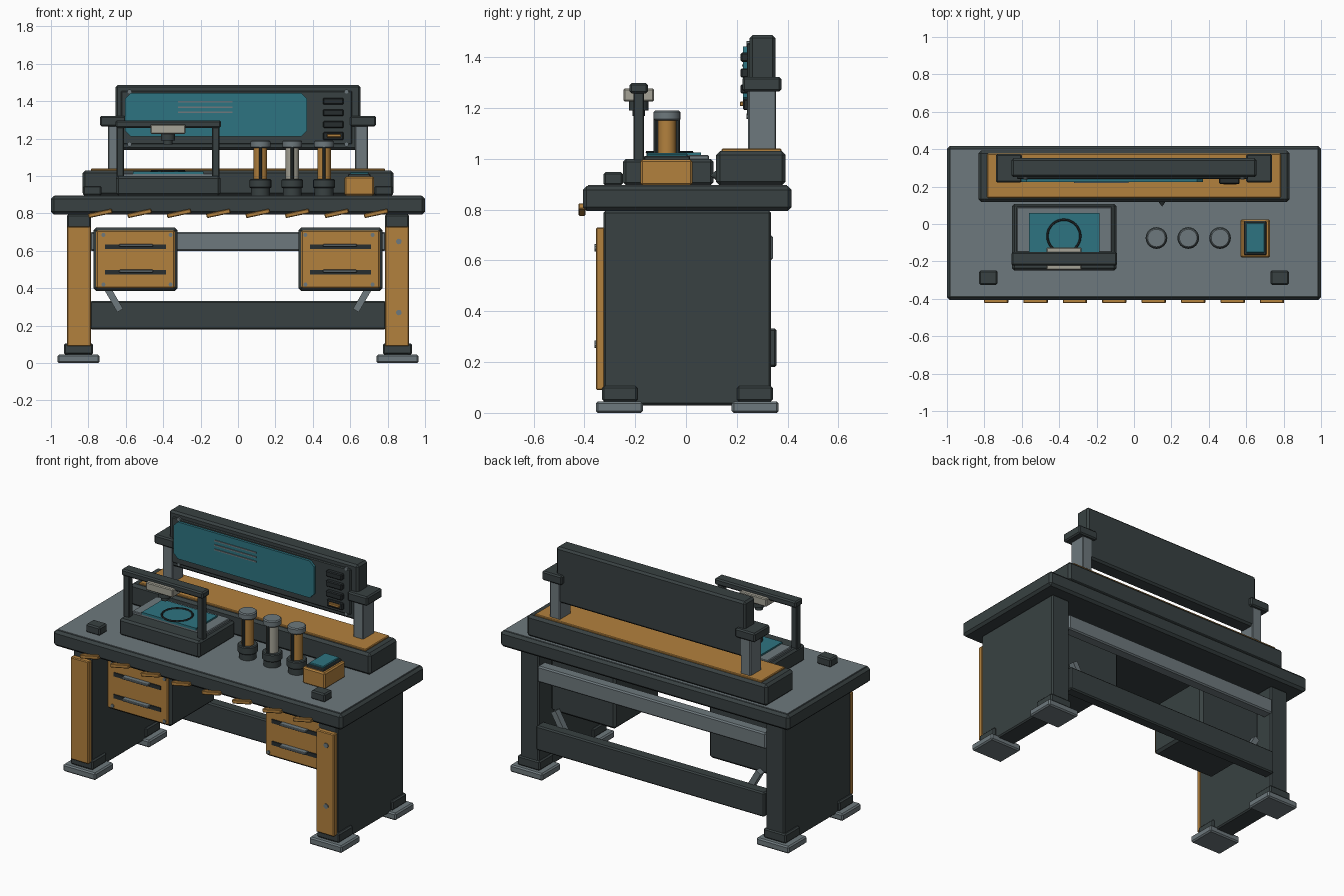
import bpy
import math
from mathutils import Vector

cube = bpy.data.objects.get("Cube")
if cube:
    bpy.data.objects.remove(cube, do_unlink=True)


def material(name, rgb):
    m = bpy.data.materials.new(name)
    m.use_nodes = True
    m.diffuse_color = (*rgb, 1)
    m.node_tree.nodes["Principled BSDF"].inputs["Base Color"].default_value = (*rgb, 1)
    return m


DARK = material("charcoal", (0.04, 0.053, 0.054))
BLACK = material("near black", (0.02, 0.026, 0.028))
GREY = material("steel grey", (0.155, 0.19, 0.205))
GOLD = material("ochre", (0.45, 0.22, 0.048))
TEAL = material("teal", (0.027, 0.175, 0.22))
CREAM = material("warm grey", (0.38, 0.37, 0.31))


def finish(ob, name, mat, bevel):
    ob.name = name
    ob.data.materials.append(mat)
    if bevel:
        mod = ob.modifiers.new("bevel", "BEVEL")
        mod.width = bevel
        mod.segments = 1
    return ob


def box(name, mat, xs, ys, zs, bevel=0.008):
    """Box from its extent along each axis."""
    lo, hi = Vector((xs[0], ys[0], zs[0])), Vector((xs[1], ys[1], zs[1]))
    bpy.ops.mesh.primitive_cube_add(size=1)
    ob = bpy.context.object
    for v in ob.data.vertices:
        v.co = v.co * (hi - lo)
    ob.location = (lo + hi) / 2
    return finish(ob, name, mat, bevel)


def pair(name, mat, xs, ys, zs, bevel=0.008):
    """A box on the left and its mirror image on the right."""
    return [box("left_" + name, mat, xs, ys, zs, bevel),
            box("right_" + name, mat, (-xs[1], -xs[0]), ys, zs, bevel)]


def cylinder(name, mat, x, y, z0, z1, r, sides=24, bevel=0.0):
    bpy.ops.mesh.primitive_cylinder_add(vertices=sides, radius=r, depth=z1 - z0,
                                        location=(x, y, (z0 + z1) / 2))
    bpy.ops.object.shade_smooth_by_angle()
    return finish(bpy.context.object, name, mat, bevel)


def rivet(name, x, y, z, r=0.011):
    """Small round head facing the front."""
    ob = cylinder(name, GREY, x, y, z - 0.006, z + 0.006, r, 10)
    ob.rotation_euler.x = math.pi / 2


# Worktop and end slabs
box("worktop", DARK, (-1, 1), (-0.406, 0.416), (0.795, 0.893), 0.015)
box("worktop_surface", GREY, (-0.98, 0.98), (-0.386, 0.398), (0.885, 0.897), 0)
pair("end_slab", DARK, (0.785, 0.915), (-0.325, 0.335), (0.03, 0.795))
pair("slab_front", GOLD, (0.787, 0.913), (-0.355, -0.32), (0.09, 0.73), 0.005)
for z in (0.27, 0.65):
    rivet("slab_rivet", 0.86, -0.355, z, 0.015)
for ys, cap in (((-0.355, -0.17), (-0.33, -0.19)), ((0.18, 0.365), (0.2, 0.342))):
    pair("foot", GREY, (0.74, 0.965), ys, (0, 0.045))
    pair("foot_block", DARK, (0.775, 0.93), cap, (0.045, 0.105))

# Rear beams and struts
box("upper_rear_beam", GREY, (-0.79, 0.79), (0.27, 0.342), (0.6, 0.7))
box("lower_rear_beam", DARK, (-0.79, 0.79), (0.285, 0.357), (0.18, 0.333))
for s in (-1, 1):
    strut = box("strut", GREY, (s * 0.67 - 0.018, s * 0.67 + 0.018), (0.26, 0.3), (0.27, 0.43), 0)
    strut.rotation_euler.y = s * math.radians(30)

# Drawer units
pair("drawer_box", DARK, (0.323, 0.773), (-0.2, 0.24), (0.385, 0.725), 0.015)
pair("drawer_front", GOLD, (0.338, 0.758), (-0.212, -0.19), (0.4, 0.71), 0.006)
for z in (0.485, 0.622):
    pair("drawer_slot", BLACK, (0.385, 0.71), (-0.218, -0.2), (z - 0.012, z + 0.012), 0)
    pair("drawer_pull", GREY, (0.455, 0.635), (-0.245, -0.21), (z, z + 0.014), 0.003)
for s in (-1, 1):
    for dx in (0.36, 0.72):
        for z in (0.42, 0.685):
            rivet("drawer_rivet", s * dx, -0.212, z)

# Slanted tabs along the front edge
for i in range(8):
    x = -0.737 + i * 0.2107
    tab = box("edge_tab", GOLD, (x - 0.065, x + 0.065), (-0.423, -0.395), (0.788, 0.812), 0.004)
    tab.rotation_euler.y = math.radians(-12)

# Rear plinth with display
box("plinth", DARK, (-0.832, 0.832), (0.118, 0.392), (0.895, 1.03), 0.015)
box("plinth_top", GOLD, (-0.785, 0.785), (0.14, 0.376), (1.02, 1.04), 0.004)
pair("display_post", GREY, (0.625, 0.695), (0.245, 0.355), (1.035, 1.3), 0.005)
pair("display_clamp", DARK, (0.6, 0.738), (0.222, 0.375), (1.265, 1.322))
box("display_panel", DARK, (-0.655, 0.655), (0.25, 0.352), (1.14, 1.487), 0.012)
box("display_bezel", DARK, (-0.625, 0.61), (0.24, 0.255), (1.17, 1.455), 0.005)

# Screen with cut corners
screen = box("screen", TEAL, (-0.605, 0.368), (0.225, 0.25), (1.212, 1.443), 0)
weights = screen.data.attributes.new("bevel_weight_edge", "FLOAT", "EDGE")
for e in screen.data.edges:
    a, b = (screen.data.vertices[i].co for i in e.vertices)
    weights.data[e.index].value = 1.0 if abs(a.y - b.y) > 0.01 else 0.0
cut = screen.modifiers.new("corner_cut", "BEVEL")
cut.limit_method = "WEIGHT"
cut.width = 0.03
cut.segments = 1

for z in (1.34, 1.368, 1.396):
    box("screen_line", GREY, (-0.32, -0.03), (0.22, 0.23), (z - 0.004, z + 0.004), 0)
for z in (1.275, 1.338, 1.4):
    box("panel_button", BLACK, (0.455, 0.565), (0.215, 0.245), (z - 0.018, z + 0.018), 0.005)
box("panel_button_base", BLACK, (0.455, 0.565), (0.225, 0.245), (1.192, 1.235), 0.005)
box("lit_button", GOLD, (0.475, 0.55), (0.212, 0.23), (1.207, 1.225), 0.003)
for x in (-0.58, 0.58):
    for z in (1.168, 1.452):
        rivet("panel_rivet", x, 0.245, z)

# Machine bed and gantry
box("machine_base", DARK, (-0.652, -0.094), (-0.248, 0.108), (0.895, 1.0), 0.012)
box("machine_tray", GREY, (-0.628, -0.118), (-0.15, 0.09), (0.99, 1.015), 0.004)
box("work_mat", TEAL, (-0.562, -0.185), (-0.15, 0.06), (1.01, 1.025), 0)
bpy.ops.mesh.primitive_torus_add(major_radius=0.088, minor_radius=0.006, major_segments=32,
                                 minor_segments=6, location=(-0.375, -0.065, 1.026))
finish(bpy.context.object, "mat_ring", BLACK, 0)
for x in (-0.63, -0.12):
    box("gantry_post", DARK, (x - 0.02, x + 0.02), (-0.207, -0.165), (0.99, 1.27), 0.005)
box("gantry_beam", DARK, (-0.655, -0.09), (-0.222, -0.15), (1.258, 1.298))
box("tool_carriage", CREAM, (-0.468, -0.28), (-0.246, -0.126), (1.226, 1.276), 0.005)
cylinder("tool_collar", DARK, -0.375, -0.186, 1.19, 1.23, 0.038)
cylinder("tool_tip", DARK, -0.375, -0.186, 1.168, 1.2, 0.024)

# Canisters
for x, mat in ((0.12, GOLD), (0.29, CREAM), (0.46, GOLD)):
    cylinder("canister_base", DARK, x, -0.075, 0.895, 0.94, 0.05)
    cylinder("canister_collar", DARK, x, -0.075, 0.935, 0.983, 0.058, bevel=0.005)
    cylinder("canister_body", mat, x, -0.075, 0.975, 1.16, 0.036)
    for s in (-1, 1):
        cylinder("canister_rod", DARK, x, -0.075 + s * 0.043, 0.975, 1.16, 0.009, 10)
    cylinder("canister_cap", GREY, x, -0.075, 1.15, 1.19, 0.053, bevel=0.006)

# Small box with a pad, corner blocks and plug
box("pad_box", GOLD, (0.57, 0.727), (-0.18, 0.025), (0.895, 0.998))
box("pad_frame", DARK, (0.588, 0.708), (-0.165, 0.015), (0.99, 1.012), 0.004)
box("pad", TEAL, (0.598, 0.699), (-0.155, 0.006), (1.005, 1.022), 0.004)
pair("corner_block", DARK, (0.73, 0.828), (-0.325, -0.248), (0.895, 0.948))
bpy.ops.mesh.primitive_cone_add(vertices=12, radius1=0.022, radius2=0, depth=0.03,
                                location=(0.15, 0.108, 0.935), rotation=(math.pi / 2, 0, 0))
finish(bpy.context.object, "plug", DARK, 0)
